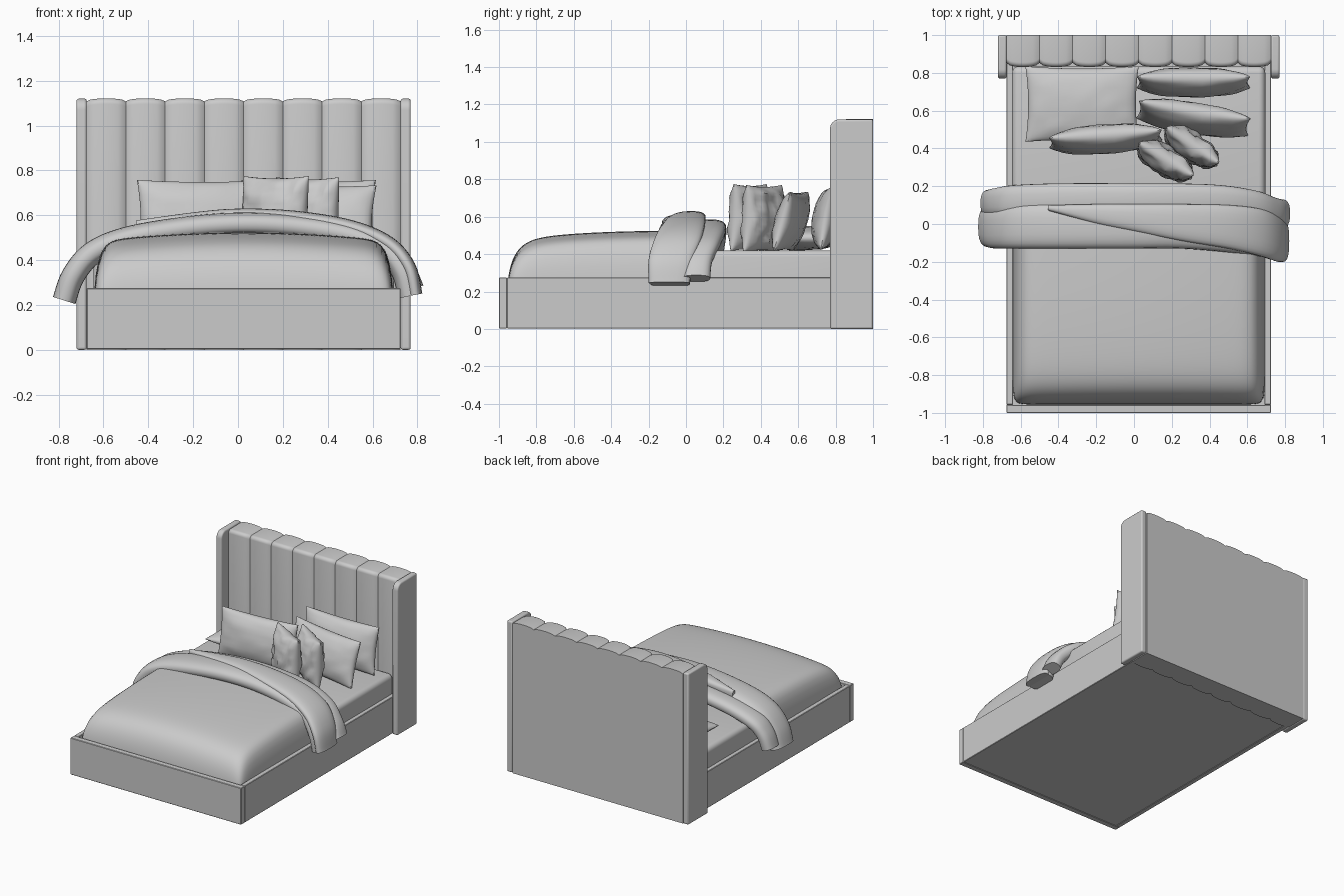
import bpy, bmesh, math
from mathutils import Vector, Matrix, noise

if "Cube" in bpy.data.objects:
    bpy.data.objects.remove(bpy.data.objects["Cube"])

X0, X1, CX = -0.675, 0.725, 0.025      # bed frame extents and its centre line


def finish(name, bm):
    bmesh.ops.recalc_face_normals(bm, faces=bm.faces)
    me = bpy.data.meshes.new(name)
    bm.to_mesh(me)
    bm.free()
    ob = bpy.data.objects.new(name, me)
    bpy.context.collection.objects.link(ob)
    return ob


def box(name, x, y, z, bevel=0.0, seg=3):
    bm = bmesh.new()
    bmesh.ops.create_cube(bm, size=1)
    for v in bm.verts:
        v.co = [a + (b - a) * (c + 0.5) for (a, b), c in zip((x, y, z), v.co)]
    if bevel:
        bmesh.ops.bevel(bm, geom=bm.edges[:], offset=bevel, segments=seg,
                        profile=0.5, affect='EDGES')
    return finish(name, bm)


def loft(name, rings):
    bm = bmesh.new()
    rows = [[bm.verts.new(p) for p in r] for r in rings]
    n = len(rows[0])
    for a, b in zip(rows, rows[1:]):
        for i in range(n):
            j = (i + 1) % n
            bm.faces.new((a[i], a[j], b[j], b[i]))
    bm.faces.new(rows[0])
    bm.faces.new(rows[-1])
    return finish(name, bm)


def spline(pts, steps=6):
    """Smooth curve through points of any dimension."""
    out = []
    for i in range(len(pts) - 1):
        p = [pts[max(i - 1, 0)], pts[i], pts[i + 1], pts[min(i + 2, len(pts) - 1)]]
        for k in range(steps):
            t = k / steps
            out.append([0.5 * (2 * b + (c - a) * t + (2 * a - 5 * b + 4 * c - d) * t * t
                        + (3 * b - a - 3 * c + d) * t ** 3) for a, b, c, d in zip(*p)])
    return out + [list(pts[-1])]


def drape(name, pts, thick):
    """Folded cloth band across the bed; points are x, z, front y, back y."""
    path, rings = spline(pts), []
    for i, (x, z, y0, y1) in enumerate(path):
        a, b = path[max(i - 1, 0)], path[min(i + 1, len(path) - 1)]
        n = Vector((a[1] - b[1], 0, b[0] - a[0])).normalized()
        ring = []
        for k in range(24):
            t = 2 * math.pi * k / 24
            c, s = math.cos(t), math.sin(t)
            y = (y0 + y1) / 2 + (y1 - y0) / 2 * math.copysign(abs(c) ** 0.75, c)
            h = thick / 2 * math.copysign(abs(s) ** 0.8, s)
            ring.append(Vector((x, y, z)) + n * h)
        rings.append(ring)
    return loft(name, rings)


def pillow(name, loc, w, h, t, lean=0, turn=0, wrinkle=0.006, n=20):
    """Stuffed pillow standing in the XZ plane, then leaned and turned."""
    bm = bmesh.new()
    M = (Matrix.Translation(loc) @ Matrix.Rotation(math.radians(turn), 4, 'Z')
         @ Matrix.Rotation(math.radians(lean), 4, 'X'))
    for side in (-1, 1):
        g = []
        for i in range(n + 1):
            u = math.sin(math.pi * (i / n - 0.5))
            row = []
            for j in range(n + 1):
                v = math.sin(math.pi * (j / n - 0.5))
                f = max((1 - u * u) * (1 - v * v), 0)
                d = t / 2 * f ** 0.45
                d += wrinkle * min(1, 4 * f) * noise.noise(Vector((u * 3, v * 3, side + t * 40)))
                row.append(bm.verts.new(M @ Vector((w / 2 * u * (1 - 0.05 * (1 - v * v)), side * d,
                                                    h / 2 * v * (1 - 0.06 * (1 - u * u))))))
            g.append(row)
        for i in range(n):
            for j in range(n):
                bm.faces.new((g[i][j], g[i + 1][j], g[i + 1][j + 1], g[i][j + 1]))
    bmesh.ops.remove_doubles(bm, verts=bm.verts, dist=0.0002)
    return finish(name, bm)


# Bed frame: footboard, side rails and bottom board
box("footboard", (X0, X1), (-1, -0.957), (0.003, 0.275), 0.003, 1)
for side, a, b in (("left", X0, X0 + 0.035), ("right", X1 - 0.035, X1)):
    box(side + "_rail", (a, b), (-0.957, 0.86), (0.003, 0.275), 0.003, 1)
box("bottom_board", (X0 + 0.03, X1 - 0.03), (-0.96, 0.86), (0.006, 0.2))

# Headboard with eight padded vertical channels
rings, per = [], 10
for i in range(8 * per + 1):
    k = i % per
    b = 0.022 * math.sqrt(max(0, 1 - (2 * k / per - 1) ** 2))
    x = X0 + (X1 - X0) * i / (8 * per)
    yf, zt, r = 0.853 - b, 1.108 + 0.6 * b, 0.025
    arc = [(yf + r - r * math.cos(a), zt - r + r * math.sin(a))
           for a in [math.pi / 2 * q / 5 for q in range(6)]]
    rings.append([(x, y, z) for y, z in [(1, 0), (yf, 0)] + arc + [(1, zt)]])
loft("channelled_headboard", rings)

# Headboard wings with a rounded top front corner
for side, a, b in (("left", X0 - 0.045, X0), ("right", X1, X1 + 0.045)):
    prof = [(1, 0), (0.77, 0)] + [
        (0.82 - 0.05 * math.cos(t), 1.07 + 0.05 * math.sin(t))
        for t in [math.pi / 2 * q / 8 for q in range(9)]] + [(1, 1.12)]
    wing = loft(side + "_wing", [[(x, y, z) for y, z in prof] for x in (a, b)])
    m = wing.modifiers.new("soft_edges", 'BEVEL')
    m.width, m.segments = 0.01, 3

# Mattress at the head end
box("mattress", (CX - 0.67, CX + 0.67), (-0.06, 0.835), (0.05, 0.42), 0.035, 5)

# Puffy duvet over the foot end
bm, N = bmesh.new(), 40
grid = []
for i in range(N + 1):
    u = math.sin(math.pi * (i / N - 0.5))
    row = []
    for j in range(N + 1):
        v = 1 - math.sin(math.pi / 2 * j / N)
        v = math.cos(math.pi / 2 * (1 - j / N)) if j else 0
        eu = math.sqrt(max(0, 1 - abs(u) ** 22))
        ev = math.sqrt(max(0, 1 - v ** 18))
        z = 0.2 + (0.325 - 0.04 * u * u - 0.055 * v ** 3) * eu * ev
        # round the plan corner slightly
        c = 1 - 0.022 * v ** 30 * abs(u) ** 30
        row.append(bm.verts.new((CX + 0.667 * u * c, 0.12 - 1.075 * v * c, z)))
    grid.append(row)
for i in range(N):
    for j in range(N):
        bm.faces.new((grid[i][j], grid[i + 1][j], grid[i + 1][j + 1], grid[i][j + 1]))
finish("duvet", bm)

# Folded throw: front roll, rear roll and a diagonal overlapping fold
drape("throw_front", [
    (-0.775, 0.22, -0.12, 0.09), (-0.735, 0.33, -0.13, 0.09), (-0.65, 0.43, -0.13, 0.1),
    (-0.5, 0.495, -0.13, 0.11), (-0.25, 0.54, -0.13, 0.11), (0, 0.56, -0.13, 0.11),
    (0.25, 0.55, -0.13, 0.11), (0.5, 0.51, -0.15, 0.11), (0.66, 0.44, -0.17, 0.08),
    (0.735, 0.35, -0.19, 0.04), (0.765, 0.24, -0.19, 0.02)], 0.105)
drape("throw_back", [
    (-0.77, 0.25, 0.04, 0.18), (-0.73, 0.35, 0.04, 0.19), (-0.64, 0.43, 0.04, 0.205),
    (-0.4, 0.5, 0.05, 0.215), (0, 0.54, 0.05, 0.215), (0.4, 0.515, 0.05, 0.21),
    (0.63, 0.45, 0.03, 0.18), (0.74, 0.36, 0, 0.14), (0.785, 0.27, -0.02, 0.13)], 0.09)
drape("throw_fold", [
    (-0.45, 0.545, 0.07, 0.1), (-0.2, 0.58, 0.0, 0.105), (0, 0.597, -0.04, 0.105),
    (0.25, 0.588, -0.09, 0.105), (0.5, 0.547, -0.13, 0.1), (0.67, 0.475, -0.17, 0.08),
    (0.76, 0.37, -0.2, 0.04), (0.79, 0.245, -0.2, 0.02)], 0.065)

# Pillows: one lying flat, three standing, and two small cushions
pillow("flat_pillow", (-0.275, 0.635, 0.485), 0.6, 0.4, 0.13, lean=-90)
pillow("front_left_pillow", (-0.15, 0.45, 0.59), 0.6, 0.34, 0.15, lean=-9, turn=4)
pillow("back_right_pillow", (0.315, 0.75, 0.59), 0.6, 0.34, 0.15, lean=-10, turn=0)
pillow("middle_right_pillow", (0.315, 0.56, 0.575), 0.6, 0.33, 0.15, lean=-16, turn=-9)
pillow("cushion_front", (0.165, 0.335, 0.595), 0.34, 0.36, 0.15, lean=-3, turn=-31, wrinkle=0.02)
pillow("cushion_rear", (0.305, 0.41, 0.59), 0.34, 0.36, 0.15, lean=-3, turn=-34, wrinkle=0.02)

# Smooth shading with crisp edges
bpy.ops.object.select_all(action='SELECT')
bpy.context.view_layer.objects.active = bpy.data.objects["duvet"]
bpy.ops.object.shade_smooth_by_angle(angle=math.radians(35))
